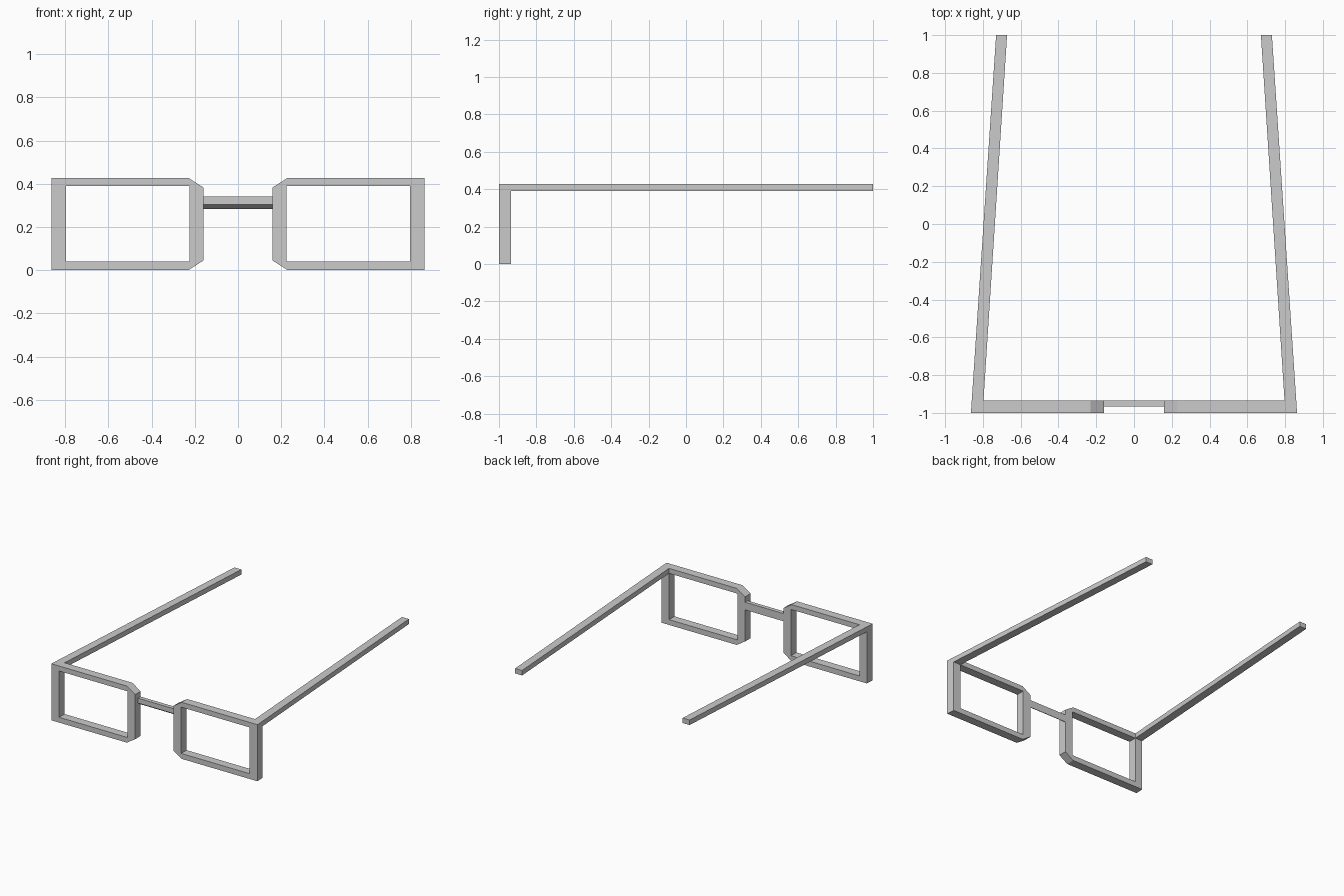
import bpy, bmesh

if "Cube" in bpy.data.objects:
    bpy.data.objects.remove(bpy.data.objects["Cube"])

FRONT, BACK, END = -1.0, -0.935, 1.0
TOP, LOW = 0.428, 0.39


def finish(name, bm, mirrored=False):
    bmesh.ops.recalc_face_normals(bm, faces=bm.faces[:])
    mesh = bpy.data.meshes.new(name)
    bm.to_mesh(mesh)
    bm.free()
    obj = bpy.data.objects.new(name, mesh)
    bpy.context.collection.objects.link(obj)
    if mirrored:
        mod = obj.modifiers.new("Mirror", 'MIRROR')
        mod.use_mirror_merge = False
    return obj


def extrude(bm, faces, vec):
    geom = bmesh.ops.extrude_face_region(bm, geom=faces, use_keep_orig=True)["geom"]
    verts = [g for g in geom if isinstance(g, bmesh.types.BMVert)]
    bmesh.ops.translate(bm, verts=verts, vec=vec)
    return verts


# Lens rims: rectangular opening, outer outline chamfered on the nose side
outer = [(0.863, 0), (0.863, TOP), (0.23, TOP), (0.16, 0.383), (0.16, 0.045), (0.23, 0)]
inner = [(0.797, 0.04), (0.797, LOW), (0.225, LOW), (0.225, 0.04)]
match = [0, 1, 2, 2, 3, 3]
bm = bmesh.new()
vo = [bm.verts.new((x, FRONT, z)) for x, z in outer]
vi = [bm.verts.new((x, FRONT, z)) for x, z in inner]
faces = []
for i in range(6):
    j = (i + 1) % 6
    ring = dict.fromkeys([vo[i], vo[j], vi[match[j]], vi[match[i]]])
    faces.append(bm.faces.new(list(ring)))
for v in extrude(bm, faces, (0, BACK - FRONT, 0)):
    if v.co.x > 0.85:
        v.co.x = 0.859
finish("lens_rims", bm, True)

# Temple arms: taper inwards towards the back
bm = bmesh.new()
plan = [(0.859, BACK), (0.73, END), (0.672, END), (0.797, BACK)]
face = bm.faces.new([bm.verts.new((x, y, LOW)) for x, y in plan])
extrude(bm, [face], (0, 0, TOP - LOW))
finish("temple_arms", bm, True)

# Nose bridge: bar with a sloped underside
bm = bmesh.new()
section = [(-0.966, 0.342), (-0.966, 0.305), (BACK, 0.284), (BACK, 0.342)]
face = bm.faces.new([bm.verts.new((-0.16, y, z)) for y, z in section])
extrude(bm, [face], (0.32, 0, 0))
finish("nose_bridge", bm)
